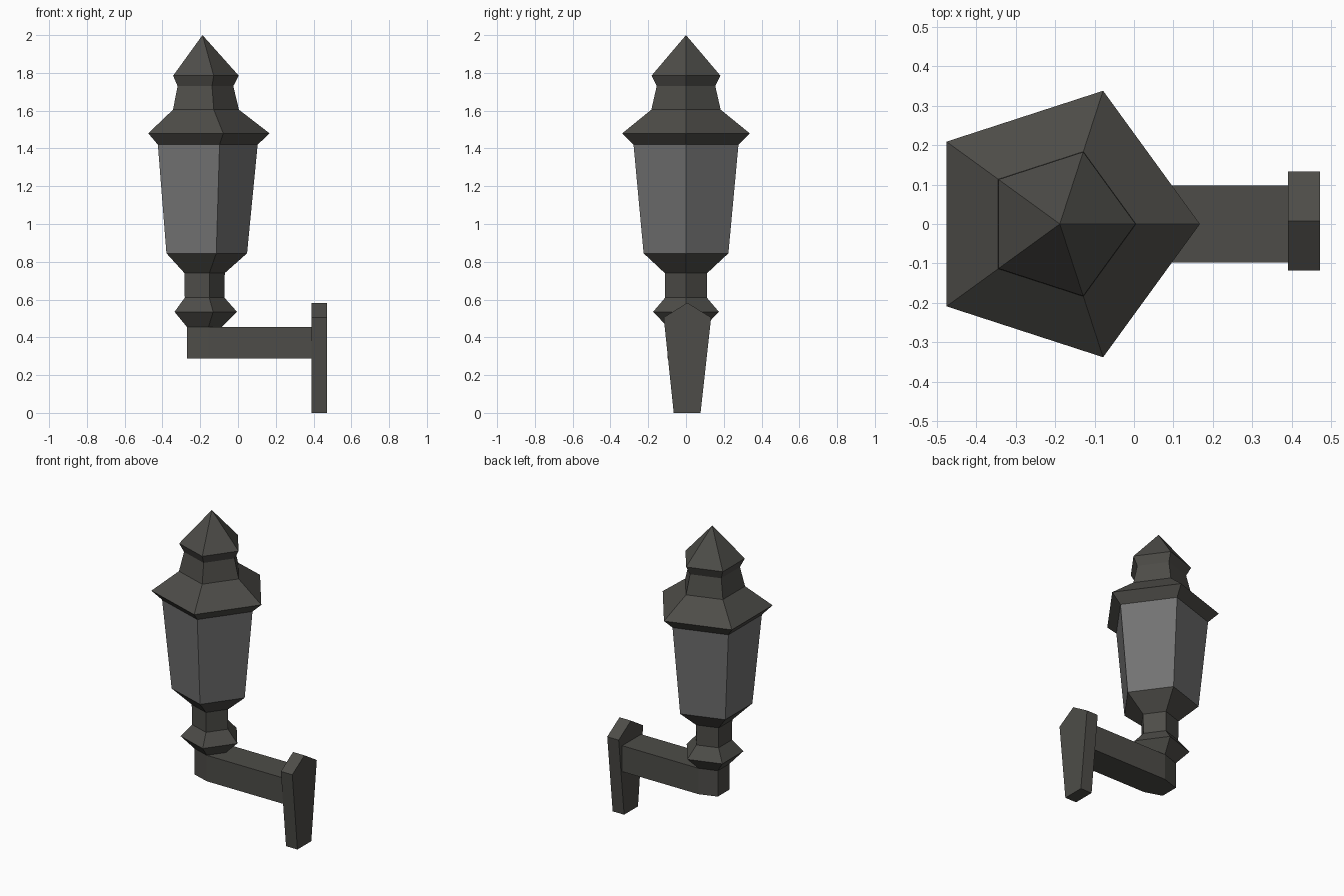
import bpy, bmesh, math

if "Cube" in bpy.data.objects:
    bpy.data.objects.remove(bpy.data.objects["Cube"])

CX = -0.188   # lantern axis
SIDES = 5


def material(name, rgb):
    m = bpy.data.materials.new(name)
    m.diffuse_color = (*rgb, 1)
    m.use_nodes = True
    m.node_tree.nodes["Principled BSDF"].inputs["Base Color"].default_value = m.diffuse_color
    return m


metal = material("dark_metal", (0.075, 0.073, 0.065))
frame = material("frame_metal", (0.085, 0.073, 0.064))
glass = material("grey_glass", (0.17, 0.17, 0.17))


def finish(name, bm, *mats):
    bmesh.ops.remove_doubles(bm, verts=bm.verts[:], dist=1e-5)
    mesh = bpy.data.meshes.new(name)
    bm.to_mesh(mesh)
    bm.free()
    for m in mats:
        mesh.materials.append(m)
    obj = bpy.data.objects.new(name, mesh)
    bpy.context.collection.objects.link(obj)


def lathe(profile):
    """Five-sided turned shell from (radius, z) pairs, bottom to top."""
    bm = bmesh.new()
    rings = []
    for r, z in profile:
        angles = [2 * math.pi * i / SIDES for i in range(SIDES)]
        rings.append([bm.verts.new((CX + r * math.cos(a), r * math.sin(a), z))
                      for a in angles])
    for low, high in zip(rings, rings[1:]):
        for i in range(SIDES):
            j = (i + 1) % SIDES
            bm.faces.new((low[i], low[j], high[j], high[i]))
    return bm


def prism(name, outline, offset):
    """Closed solid from a planar outline pushed along offset."""
    bm = bmesh.new()
    face = bm.faces.new([bm.verts.new(p) for p in outline])
    ext = bmesh.ops.extrude_face_region(bm, geom=[face], use_keep_orig=True)
    moved = [g for g in ext["geom"] if isinstance(g, bmesh.types.BMVert)]
    bmesh.ops.translate(bm, verts=moved, vec=offset)
    bmesh.ops.recalc_face_normals(bm, faces=bm.faces[:])
    finish(name, bm, metal)


# Stem with collar and flared lantern base
finish("lantern_stem", lathe([(0.102, 0.455), (0.183, 0.535), (0.116, 0.61),
                              (0.118, 0.74), (0.236, 0.845)]), metal)

# Tapered cage with flush glass panes
cage = lathe([(0.236, 0.845), (0.292, 1.42)])
panes = cage.faces[:]
bmesh.ops.inset_individual(cage, faces=panes, thickness=0.034)
for f in panes:
    f.material_index = 1
finish("lantern_cage", cage, frame, glass)

# Roof with eaves, neck and pointed cap
finish("lantern_roof", lathe([(0.292, 1.42), (0.355, 1.48), (0.193, 1.605),
                              (0.163, 1.73), (0.192, 1.785), (0, 2.0)]), metal)

# Horizontal arm, its free end following the pentagon of the stem
arm = [(-0.27, -0.06), (-0.157, -0.097), (0.39, -0.097),
       (0.39, 0.097), (-0.157, 0.097), (-0.27, 0.06)]
prism("wall_arm", [(x, y, 0.287) for x, y in arm], (0, 0, 0.168))

# Tapered wall plate with peaked top
plate = [(-0.065, 0), (0.077, 0), (0.133, 0.505), (0.007, 0.583), (-0.118, 0.505)]
prism("wall_plate", [(0.39, y, z) for y, z in plate], (0.082, 0, 0))
